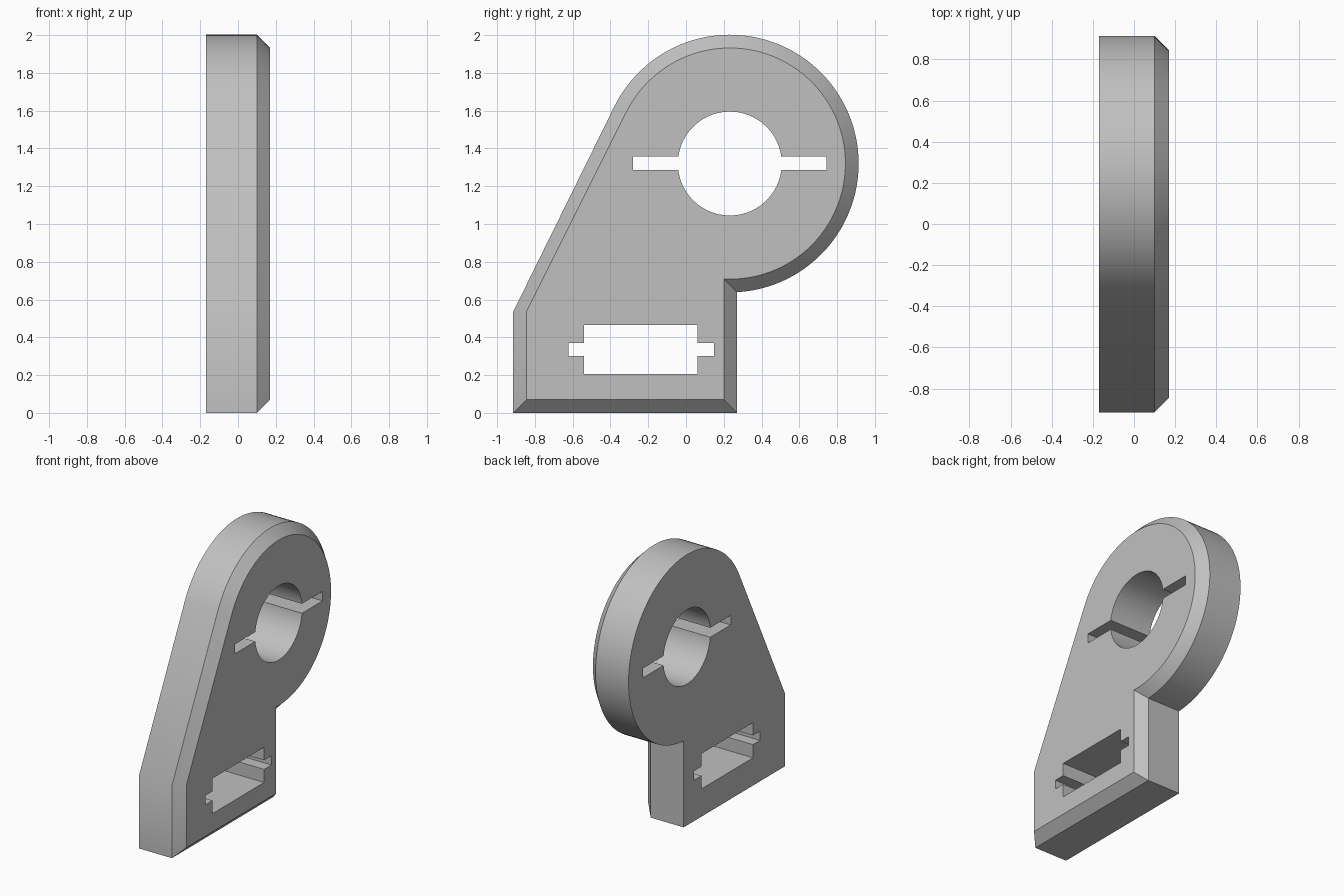
import bpy, bmesh, math

cube = bpy.data.objects.get("Cube")
if cube:
    bpy.data.objects.remove(cube)

# Main sizes: the plate lies in the YZ plane
HALF = 0.17           # half thickness along x
BEVEL = 0.07
EYE_Y, EYE_Z, EYE_R = 0.232, 1.32, 0.682
FRONT, BACK, SHOULDER = -0.915, 0.27, 0.535
SEGMENTS = 72

grey = bpy.data.materials.new("light grey")
grey.use_nodes = True
colour = (0.53, 0.53, 0.53, 1)
grey.diffuse_color = colour
grey.node_tree.nodes["Principled BSDF"].inputs["Base Color"].default_value = colour


def outline(inset):
    """Foot with a sloped side running tangent into a round eye."""
    r = EYE_R - inset
    front, back = FRONT + inset, BACK - inset
    dy, dz = EYE_Y - front, EYE_Z - SHOULDER
    slope = math.atan2(dz, dy) + math.asin(r / math.hypot(dy, dz))
    start = slope + math.pi / 2
    end = -math.acos((back - EYE_Y) / r)
    points = [(back, inset), (front, inset), (front, SHOULDER)]
    for i in range(SEGMENTS + 1):
        a = start + (end - start) * i / SEGMENTS
        points.append((EYE_Y + r * math.cos(a), EYE_Z + r * math.sin(a)))
    return points


def loft(name, sections):
    """Solid through matching (x, outline) sections."""
    bm = bmesh.new()
    rings = [[bm.verts.new((x, y, z)) for y, z in pts] for x, pts in sections]
    bm.faces.new(rings[0])
    bm.faces.new(rings[-1])
    for a, b in zip(rings, rings[1:]):
        for i in range(len(a)):
            j = (i + 1) % len(a)
            bm.faces.new((a[i], a[j], b[j], b[i]))
    bmesh.ops.recalc_face_normals(bm, faces=bm.faces)
    mesh = bpy.data.meshes.new(name)
    bm.to_mesh(mesh)
    bm.free()
    mesh.materials.append(grey)
    obj = bpy.data.objects.new(name, mesh)
    bpy.context.collection.objects.link(obj)
    return obj


def box(y0, y1, z0, z1):
    return [(y0, z0), (y1, z0), (y1, z1), (y0, z1)]


def circle(y, z, r, n=64):
    turns = [2 * math.pi * (i + 0.5) / n for i in range(n)]
    return [(y + r * math.cos(a), z + r * math.sin(a)) for a in turns]


# Plate with one chamfered side
plate = loft("bracket_plate", [(-HALF, outline(0)),
                               (HALF - BEVEL, outline(0)),
                               (HALF, outline(BEVEL))])

# Round bore, rectangular window and their keyway slots
holes = {
    "bore": circle(EYE_Y, EYE_Z, 0.275),
    "bore_slot": box(-0.28, 0.745, 1.287, 1.357),
    "window": box(-0.54, 0.062, 0.205, 0.465),
    "window_slot": box(-0.622, 0.147, 0.302, 0.37),
}
bpy.context.view_layer.objects.active = plate
for name, shape in holes.items():
    cutter = loft(name + "_cutter", [(-1, shape), (1, shape)])
    cutter.hide_render = True
    cut = plate.modifiers.new(name, "BOOLEAN")
    cut.operation = "DIFFERENCE"
    cut.solver = "EXACT"
    cut.object = cutter
    bpy.ops.object.modifier_apply(modifier=cut.name)
    bpy.data.objects.remove(cutter)

# Smooth curves with crisp edges
bpy.ops.object.select_all(action="DESELECT")
plate.select_set(True)
bpy.ops.object.shade_smooth_by_angle(angle=math.radians(30))
